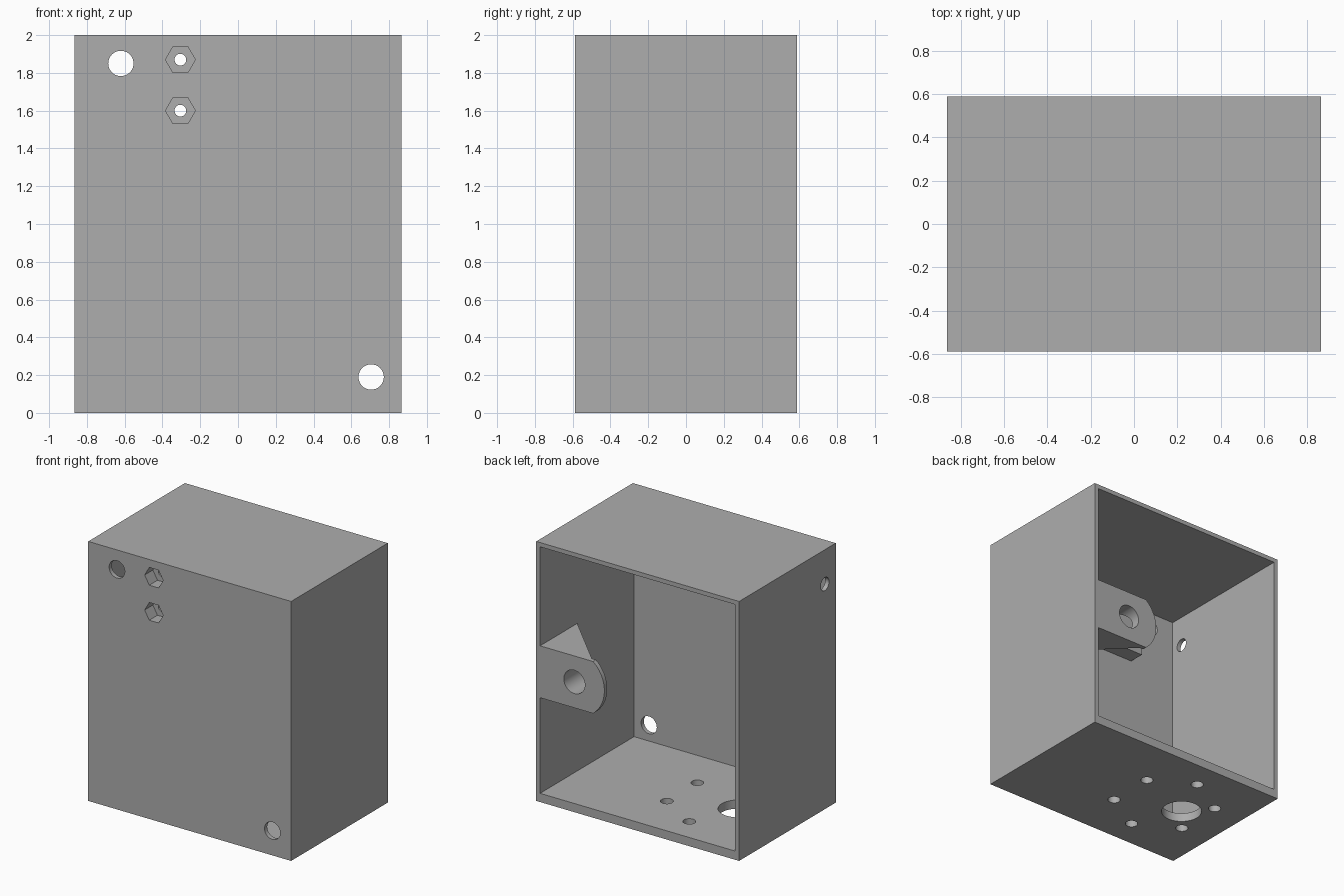
import bpy
import math
from mathutils import Matrix, Vector

cube = bpy.data.objects.get("Cube")
if cube:
    bpy.data.objects.remove(cube, do_unlink=True)

# Overall sizes
W, D, H = 1.73, 1.177, 2.0
WALL, FLOOR = 0.033, 0.067
X, Y = W / 2, D / 2
BACK = Y

grey = bpy.data.materials.new("plain grey")
grey.use_nodes = True
grey.diffuse_color = (0.42, 0.42, 0.42, 1)
grey.node_tree.nodes["Principled BSDF"].inputs["Base Color"].default_value = (0.42, 0.42, 0.42, 1)


def prism(name, outline, to_world, depth):
    """Extrude a 2D outline by depth; to_world(u, v, w) gives the 3D point."""
    n = len(outline)
    verts = [to_world(u, v, w) for w in (0, depth) for u, v in outline]
    faces = [list(range(n))[::-1], list(range(n, 2 * n))]
    faces += [[i, (i + 1) % n, n + (i + 1) % n, n + i] for i in range(n)]
    mesh = bpy.data.meshes.new(name)
    mesh.from_pydata(verts, [], faces)
    mesh.materials.append(grey)
    obj = bpy.data.objects.new(name, mesh)
    bpy.context.collection.objects.link(obj)
    # Make every face point outwards
    bpy.context.view_layer.objects.active = obj
    bpy.ops.object.select_all(action='DESELECT')
    obj.select_set(True)
    bpy.ops.object.mode_set(mode='EDIT')
    bpy.ops.mesh.select_all(action='SELECT')
    bpy.ops.mesh.normals_make_consistent(inside=False)
    bpy.ops.object.mode_set(mode='OBJECT')
    return obj


def block(name, low, high):
    (x0, y0, z0), (x1, y1, z1) = low, high
    outline = [(x0, y0), (x1, y0), (x1, y1), (x0, y1)]
    return prism(name, outline, lambda u, v, w: (u, v, z0 + w), z1 - z0)


def rod(center, radius, depth, axis, sides=40):
    """Cutter centred on a point, running along the given axis."""
    ring = [(radius * math.cos(2 * math.pi * i / sides),
             radius * math.sin(2 * math.pi * i / sides)) for i in range(sides)]
    cx, cy, cz = center
    place = {
        'X': lambda u, v, w: (cx + w - depth / 2, cy + u, cz + v),
        'Y': lambda u, v, w: (cx + u, cy + w - depth / 2, cz + v),
        'Z': lambda u, v, w: (cx + u, cy + v, cz + w - depth / 2),
    }[axis]
    return prism("cutter", ring, place, depth)


def combine(target, other, operation):
    mod = target.modifiers.new("combine", 'BOOLEAN')
    mod.operation = operation
    mod.solver = 'EXACT'
    mod.object = other
    bpy.context.view_layer.objects.active = target
    bpy.ops.object.modifier_apply(modifier=mod.name)
    bpy.data.objects.remove(other, do_unlink=True)


# Open-backed housing
housing = block("housing", (-X, -Y, 0), (X, Y, H))
combine(housing, block("cutter", (-X + WALL, -Y + WALL, FLOOR),
                       (X - WALL, Y + 0.2, H - WALL)), 'DIFFERENCE')

# Nut holder block inside the front wall
combine(housing, block("nut_holder", (-0.44, -Y + 0.01, 1.50),
                       (-0.17, -Y + WALL + 0.12, H - 0.02)), 'UNION')

# Hexagonal nut pockets and their screw holes
for z in (1.60, 1.87):
    combine(housing, rod((-0.305, -Y, z), 0.079, 0.2, 'Y', 6), 'DIFFERENCE')
    combine(housing, rod((-0.305, -Y, z), 0.031, 0.8, 'Y'), 'DIFFERENCE')

# Round holes in the front wall
for x, z in ((-0.62, 1.85), (0.705, 0.19)):
    combine(housing, rod((x, -Y, z), 0.067, 0.2, 'Y'), 'DIFFERENCE')

# Cable hole in the side wall
combine(housing, rod((-X, -0.456, 1.735), 0.05, 0.2, 'X'), 'DIFFERENCE')

# Motor mount in the floor: ring of screw holes and an off-centre shaft hole
for i in range(6):
    a = math.radians(30 + 60 * i)
    spot = (-0.287 + 0.37 * math.cos(a), 0.37 * math.sin(a), 0)
    combine(housing, rod(spot, 0.045, 0.4, 'Z'), 'DIFFERENCE')
combine(housing, rod((-0.45, 0, 0), 0.145, 0.4, 'Z'), 'DIFFERENCE')

# Mounting lug: round-ended plate flush with the back
LUG_X, LUG_Z, LUG_R, HALF = 0.54, 1.004, 0.256, 0.2
reach = math.asin(HALF / LUG_R)
inner = X - WALL
outline = [(inner, LUG_Z - HALF), (inner, LUG_Z + HALF)]
for i in range(25):
    a = math.pi - reach + 2 * reach * i / 24
    outline.append((LUG_X + LUG_R * math.cos(a), LUG_Z + LUG_R * math.sin(a)))
lug = prism("mounting_lug", outline, lambda u, v, w: (u, BACK - w, v), 0.035)

# Sloped gusset carrying the lug
tip = LUG_X - LUG_R * math.cos(reach)
gusset = prism("gusset", [(inner, BACK), (tip, BACK), (inner, BACK - (inner - tip))],
               lambda u, v, w: (u, v, LUG_Z - HALF + w), 2 * HALF)
combine(lug, gusset, 'UNION')
combine(lug, rod((LUG_X, BACK, LUG_Z), 0.09, 1.2, 'Y'), 'DIFFERENCE')

# Keep edges crisp while rounding the hole walls
bpy.ops.object.select_all(action='DESELECT')
for obj in (housing, lug):
    obj.select_set(True)
bpy.context.view_layer.objects.active = housing
bpy.ops.object.shade_smooth_by_angle(angle=math.radians(30))
